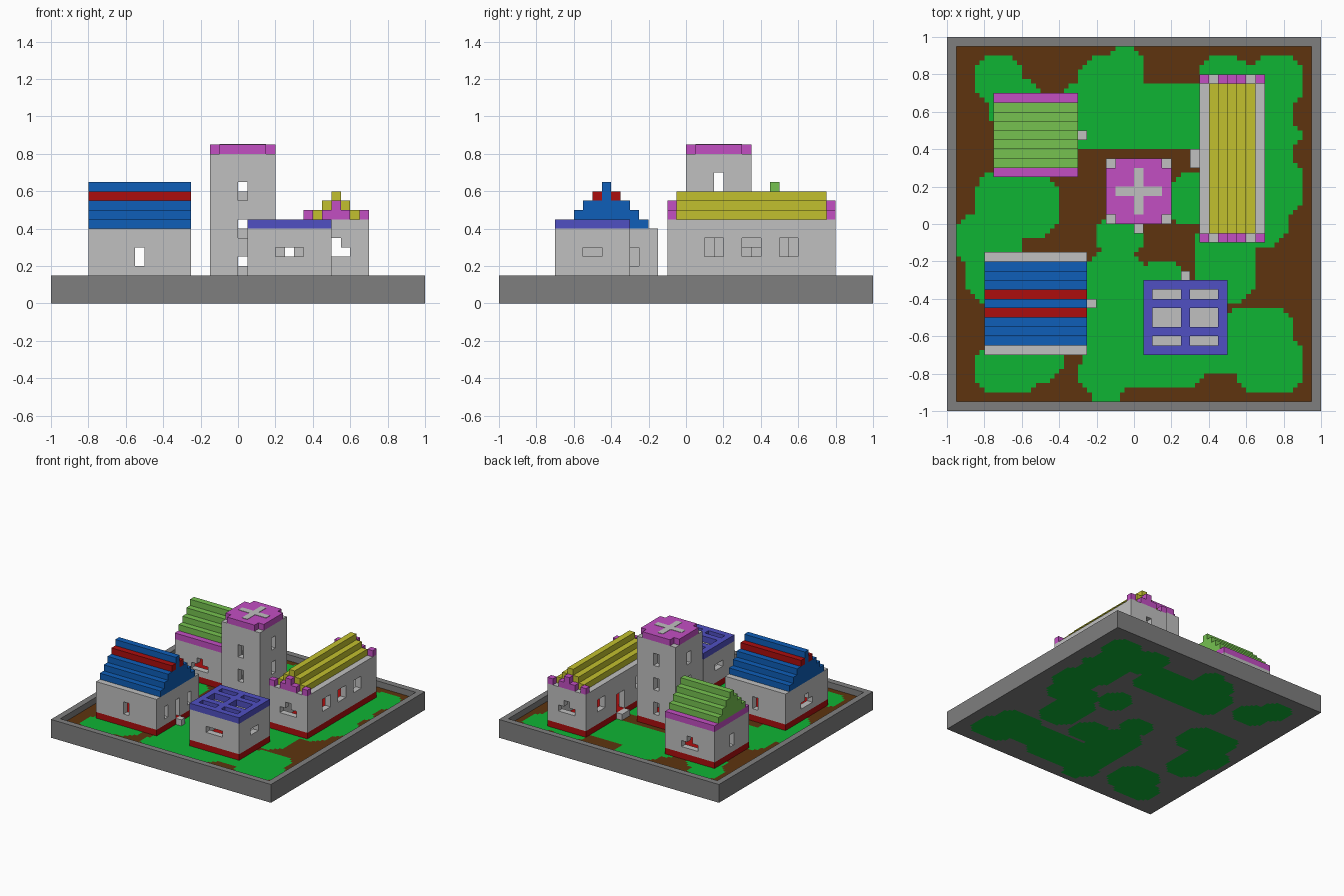
import bpy, bmesh
from mathutils import Matrix, Vector

cube = bpy.data.objects.get("Cube")
if cube:
    bpy.data.objects.remove(cube, do_unlink=True)


def lin(c):
    c /= 255
    return c / 12.92 if c <= 0.04045 else ((c + 0.055) / 1.055) ** 2.4


COLOURS = {
    "wall_grey": (192, 192, 192), "rim_grey": (127, 127, 127),
    "earth_brown": (94, 52, 15), "grass_green": (15, 181, 52),
    "violet": (194, 78, 194), "lime": (118, 194, 80),
    "yellow": (194, 192, 46), "blue": (14, 94, 184),
    "red": (172, 13, 13), "indigo": (80, 80, 194),
}
MATS = {}
for name, rgb in COLOURS.items():
    m = bpy.data.materials.new(name)
    col = (*[lin(c) for c in rgb], 1)
    m.use_nodes = True
    m.diffuse_color = col
    bsdf = m.node_tree.nodes["Principled BSDF"]
    bsdf.inputs["Base Color"].default_value = col
    bsdf.inputs["Roughness"].default_value = 0.9
    MATS[name] = m


def finish(name, bm, mats):
    mesh = bpy.data.meshes.new(name)
    bm.to_mesh(mesh)
    bm.free()
    for m in mats:
        mesh.materials.append(MATS[m])
    ob = bpy.data.objects.new(name, mesh)
    bpy.context.collection.objects.link(ob)
    return ob


def boxes(name, mat, *spans):
    """One object of boxes given as (x0, x1, y0, y1, z0, z1)."""
    bm = bmesh.new()
    for x0, x1, y0, y1, z0, z1 in spans:
        mid = Vector((x0 + x1, y0 + y1, z0 + z1)) / 2
        size = Matrix.Diagonal((x1 - x0, y1 - y0, z1 - z0, 1))
        bmesh.ops.create_cube(bm, size=1, matrix=Matrix.Translation(mid) @ size)
    return finish(name, bm, [mat] if mat else [])


U = 0.05  # block size


def building(name, x0, x1, y0, y1, top, openings):
    """Red floor slab and hollow walls; openings are (side, centre, width, z0, z1)."""
    boxes(name + "_floor", "red", (x0, x1, y0, y1, 0.1, 0.15))
    walls = boxes(name + "_walls", "wall_grey", (x0, x1, y0, y1, 0.15, top))
    cuts = [(x0 + U, x1 - U, y0 + U, y1 - U, 0.1, top + 0.1)]
    for side, c, w, z0, z1 in openings:
        a, b = c - w / 2, c + w / 2
        cuts.append({
            "front": (a, b, y0 - 0.02, y0 + 0.07, z0, z1),
            "back": (a, b, y1 - 0.07, y1 + 0.02, z0, z1),
            "left": (x1 - 0.07, x1 + 0.02, a, b, z0, z1),
            "right": (x0 - 0.02, x0 + 0.07, a, b, z0, z1)}[side])
    cutter = boxes("cutter", None, *cuts)
    cutter.hide_render = True
    mod = walls.modifiers.new("openings", "BOOLEAN")
    mod.operation, mod.solver, mod.use_self, mod.object = "DIFFERENCE", "EXACT", True, cutter
    dg = bpy.context.evaluated_depsgraph_get()
    mesh = bpy.data.meshes.new_from_object(walls.evaluated_get(dg))
    walls.modifiers.clear()
    walls.data = mesh
    bpy.data.objects.remove(cutter, do_unlink=True)


def tee(side, c, z):
    """Wide slot with a narrow notch above it."""
    return [(side, c, 0.15, z, z + U), (side, c, U, z + U - 0.01, z + 2 * U)]


def steps(lo, hi, z, n):
    """Shrinking spans of a stepped roof."""
    return [(lo + i * U, hi - i * U, z + i * U, z + (i + 1) * U) for i in range(n)]


# Tray rim
boxes("tray_rim", "rim_grey", (-1, 1, -1, -0.95, 0, 0.15), (-1, 1, 0.95, 1, 0, 0.15),
      (-1, -0.95, -0.95, 0.95, 0, 0.15), (0.95, 1, -0.95, 0.95, 0, 0.15))

# Grass patches as chamfered rectangles (x0, x1, y0, y1)
GRASS = [
    (-.85, -.6, .63, .91), (-.78, -.48, .5, .77), (-.15, .05, .72, .97), (-.3, .05, .6, .89),
    (-.4, .4, .39, .76), (.35, .62, .55, .91), (.61, .9, .6, .91), (.6, .9, .38, .57),
    (.5, .85, .2, .7), (.55, .9, .02, .36), (.4, .82, -.12, .15), (.33, .65, -.42, .02),
    (.48, .85, -.75, -.44), (.55, .9, -.91, -.58), (0, .65, -.81, -.5), (-.1, .38, -.88, -.6),
    (-.26, -.04, -.97, -.7), (-.31, 0, -.91, -.68), (-.27, .08, -.78, -.15),
    (-.2, .05, -.2, .06), (0, .3, -.48, -.2), (-.86, -.5, -.91, -.64), (-.75, -.38, -.84, -.5),
    (-.95, -.65, -.25, .06), (-.86, -.4, -.07, .27), (-.9, -.6, -.42, 0), (.17, .42, 0, .27),
]


def is_grass(x, y):
    for x0, x1, y0, y1 in GRASS:
        dx, dy = min(x - x0, x1 - x), min(y - y0, y1 - y)
        if dx > 0 and dy > 0 and dx + dy > 0.08:
            return True
    return False


for name, z, base in (("ground_top", 0.1, "earth_brown"), ("ground_underside", 0, "rim_grey")):
    bm = bmesh.new()
    bmesh.ops.create_grid(bm, x_segments=76, y_segments=76, size=0.95,
                          matrix=Matrix.Translation((0, 0, z)))
    for f in bm.faces:
        c = f.calc_center_median()
        f.material_index = int(is_grass(c.x, c.y))
    if z == 0:
        bmesh.ops.reverse_faces(bm, faces=bm.faces[:])
    finish(name, bm, [base, "grass_green"])

# Blue-roofed house
building("blue_house", -.8, -.25, -.7, -.15, 0.4, [
    ("front", -.525, U, .2, .3), ("back", -.525, U, .2, .3),
    ("left", -.425, U, .14, .3), ("left", -.275, U, .2, .3), ("left", -.575, U, .2, .3),
    *tee("right", -.425, .2)])
boxes("blue_roof", "blue", *[(-.8, -.25, a, b, z0, z1) for a, b, z0, z1 in steps(-.65, -.2, .4, 3)],
      (-.8, -.25, -.45, -.4, .55, .65))
boxes("red_roof_bands", "red", (-.8, -.25, -.5, -.45, .55, .6), (-.8, -.25, -.4, -.35, .55, .6))

# Lime-roofed house
building("lime_house", -.75, -.3, .25, .7, 0.4, [
    *tee("front", -.525, .2), *tee("back", -.525, .2),
    ("right", .475, U, .2, .3), ("left", .475, U, .14, .3)])
boxes("violet_eaves", "violet", (-.75, -.3, .25, .7, .4, .45))
boxes("lime_roof", "lime", *[(-.75, -.3, a, b, z0, z1) for a, b, z0, z1 in steps(.3, .65, .45, 4)])

# Flat-roofed hut with a lattice on top
building("indigo_hut", .05, .5, -.7, -.3, 0.4, [
    ("front", .275, .15, .25, .3), ("left", -.5, .1, .25, .3), ("right", -.5, .1, .25, .3),
    ("back", .275, U, .14, .3)])
boxes("hut_ceiling", "wall_grey", (.1, .45, -.65, -.35, .35, .4))
boxes("indigo_lattice", "indigo",
      *[(x, x + U, -.7, -.3, .4, .45) for x in (.05, .25, .45)],
      *[(x, x + .15, a, b, .4, .45) for x in (.1, .3)
        for a, b in ((-.7, -.65), (-.6, -.55), (-.45, -.4), (-.35, -.3))])

# Tower with a cross on its cap
building("tower", -.15, .2, 0, .35, 0.8, [
    ("front", .025, U, .14, .25), ("front", .025, U, .35, .45), ("front", .025, U, .55, .65),
    *[(s, c, U, z, z + .1) for s, c in (("back", .025), ("left", .175), ("right", .175))
      for z in (.2, .4, .6)]])
boxes("tower_cap", "violet", (-.1, .15, 0, .35, .8, .85),
      (-.15, -.1, .05, .3, .8, .85), (.15, .2, .05, .3, .8, .85))
boxes("cap_cross", "wall_grey", (0, .05, .05, .3, .849, .853), (-.1, 0, .15, .2, .849, .853),
      (.05, .15, .15, .2, .849, .853))

# Long yellow-roofed hall with battlements at both ends
building("hall", .35, .7, -.1, .8, 0.45, [
    *tee("front", .525, .25), *tee("back", .525, .25),
    *[("left", y, .1, .25, .35) for y in (.15, .35, .55)],
    ("right", .6, .1, .25, .35), ("right", .1, .1, .25, .35), ("right", .35, .1, .14, .3)])
boxes("yellow_roof", "yellow", *[(a, b, -.05, .75, z0, z1) for a, b, z0, z1 in steps(.4, .65, .45, 3)])
boxes("hall_battlements", "violet", *[
    (a, b, y, y + U, z, z + U) for y in (-.1, .75)
    for a, b, z in ((.35, .4, .45), (.45, .6, .45), (.65, .7, .45), (.5, .55, .5))])

# Doorsteps
boxes("doorsteps", "wall_grey", (-.25, -.2, -.45, -.4, .1, .15), (-.3, -.25, .45, .5, .1, .15),
      (0, .05, -.05, 0, .1, .15), (.3, .35, .3, .4, .1, .15), (.25, .3, -.3, -.25, .1, .15))
